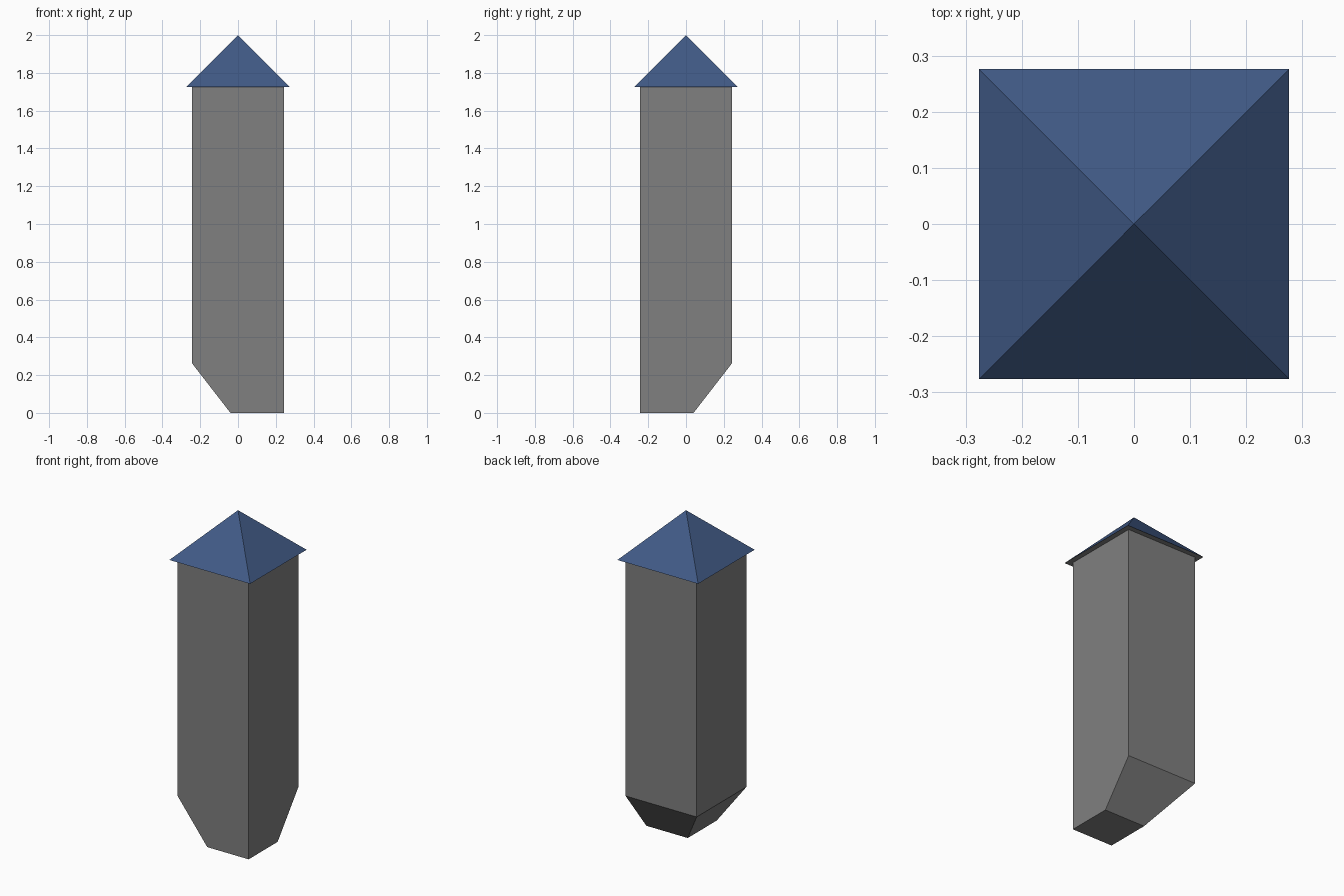
import bpy, bmesh

if "Cube" in bpy.data.objects:
    bpy.data.objects.remove(bpy.data.objects["Cube"])


def material(name, rgb):
    m = bpy.data.materials.new(name)
    m.diffuse_color = (*rgb, 1)
    m.use_nodes = True
    m.node_tree.nodes["Principled BSDF"].inputs["Base Color"].default_value = m.diffuse_color
    return m


def finish(bm, name, mats):
    bmesh.ops.recalc_face_normals(bm, faces=bm.faces)
    mesh = bpy.data.meshes.new(name)
    bm.to_mesh(mesh)
    bm.free()
    for m in mats:
        mesh.materials.append(m)
    ob = bpy.data.objects.new(name, mesh)
    bpy.context.collection.objects.link(ob)
    return ob


def square(bm, cx, cy, half, z):
    return [bm.verts.new((cx + sx * half, cy + sy * half, z))
            for sx, sy in ((-1, -1), (1, -1), (1, 1), (-1, 1))]


def bridge(bm, a, b):
    for i in range(4):
        j = (i + 1) % 4
        bm.faces.new((a[i], a[j], b[j], b[i]))


grey = material("stone_grey", (0.216, 0.216, 0.216))
blue = material("roof_blue", (0.052, 0.102, 0.238))

HALF, EAVE, EAVE_Z, SLOPE_Z = 0.243, 0.276, 1.724, 0.262

# Turret shaft: the foot tapers towards the front right corner
bm = bmesh.new()
foot = square(bm, 0.1015, -0.1015, 0.1415, 0)
waist = square(bm, 0, 0, HALF, SLOPE_Z)
top = square(bm, 0, 0, HALF, EAVE_Z)
bm.faces.new(foot)
bridge(bm, foot, waist)
bridge(bm, waist, top)
bm.faces.new(top)
finish(bm, "turret_shaft", [grey])

# Pyramid roof: blue slopes, grey underside
bm = bmesh.new()
eave = square(bm, 0, 0, EAVE, EAVE_Z)
apex = bm.verts.new((0, 0, 2))
bm.faces.new(eave)
for i in range(4):
    bm.faces.new((eave[i], eave[(i + 1) % 4], apex))
bm.normal_update()
for f in bm.faces:
    f.material_index = 0 if apex in f.verts else 1
finish(bm, "turret_roof", [blue, grey])
